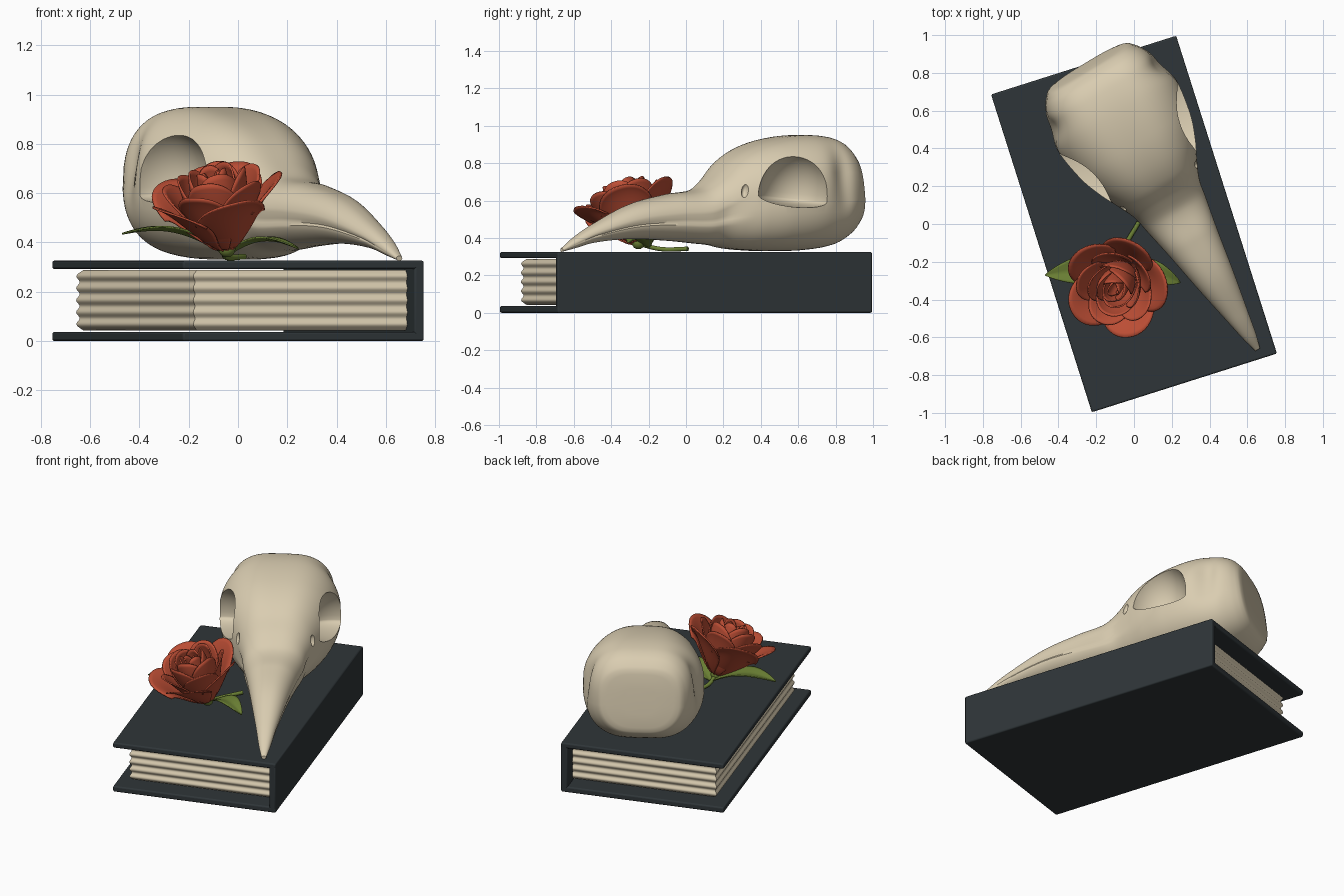
import bpy, bmesh
from math import sin, cos, pi, radians, exp, copysign
from mathutils import Vector, Matrix

if "Cube" in bpy.data.objects:
    bpy.data.objects.remove(bpy.data.objects["Cube"])


def material(name, rgb):
    m = bpy.data.materials.new(name)
    m.diffuse_color = (*rgb, 1)
    m.use_nodes = True
    m.node_tree.nodes["Principled BSDF"].inputs["Base Color"].default_value = m.diffuse_color
    return m


BONE = material("bone", (0.70, 0.61, 0.44))
PAPER = material("paper", (0.70, 0.61, 0.44))
CLOTH = material("dark_cloth", (0.028, 0.036, 0.04))
RED = material("red_petal", (0.50, 0.075, 0.035))
GREEN = material("green_leaf", (0.15, 0.22, 0.035))


def finish(name, bm, mat, matrix=Matrix(), angle=40):
    bmesh.ops.recalc_face_normals(bm, faces=bm.faces)
    me = bpy.data.meshes.new(name)
    bm.to_mesh(me)
    bm.free()
    ob = bpy.data.objects.new(name, me)
    bpy.context.collection.objects.link(ob)
    ob.matrix_world = matrix
    if mat:
        me.materials.append(mat)
    for p in me.polygons:
        p.use_smooth = True
    me.set_sharp_from_angle(angle=radians(angle))
    return ob


def loft(bm, rings):
    rows = [[bm.verts.new(p) for p in r] for r in rings]
    n = len(rows[0])
    for a, b in zip(rows, rows[1:]):
        for i in range(n):
            j = (i + 1) % n
            bm.faces.new((a[i], a[j], b[j], b[i]))
    bm.faces.new(rows[0])
    bm.faces.new(rows[-1])


def grid(bm, f, nu, nv):
    rows = [[bm.verts.new(f(2 * i / nu - 1, j / nv)) for i in range(nu + 1)] for j in range(nv + 1)]
    for a, b in zip(rows, rows[1:]):
        for i in range(nu):
            bm.faces.new((a[i], a[i + 1], b[i + 1], b[i]))


def solidify(ob, t):
    m = ob.modifiers.new("thickness", "SOLIDIFY")
    m.thickness = t
    m.offset = 0


# Book: two boards and a spine, turned on the ground
BOOK = Matrix.Rotation(radians(17.6), 4, 'Z')


def board(name, x0, x1, z0, z1):
    bm = bmesh.new()
    bmesh.ops.create_cube(bm, size=1)
    for v in bm.verts:
        v.co = ((x0 + x1) / 2 + v.co.x * (x1 - x0), v.co.y * 1.765, (z0 + z1) / 2 + v.co.z * (z1 - z0))
    ob = finish(name, bm, CLOTH, BOOK, 50)
    m = ob.modifiers.new("bevel", "BEVEL")
    m.width, m.segments = 0.009, 3


board("bottom_cover", -0.514, 0.514, 0, 0.037)
board("top_cover", -0.514, 0.514, 0.292, 0.326)
board("book_spine", 0.472, 0.514, 0, 0.326)

# Page block with wavy edges
bm = bmesh.new()
rings = []
for k in range(51):
    t = k / 50
    d = 0.011 * (0.5 + 0.5 * cos(2 * pi * 5 * t)) + 0.012 * (abs(2 * t - 1) ** 12)
    x0, y0, z = -0.44 + d, 0.786 - d, 0.043 + 0.245 * t
    rings.append([(x0, -y0, z), (0.474, -y0, z), (0.474, y0, z), (x0, y0, z)])
loft(bm, rings)
finish("pages", bm, PAPER, BOOK, 50)

# Skull stations: distance from tip, top z, bottom z, half width, squareness, top taper
ST = [(0.0, .345, .326, .014, .9, 0), (0.08, .405, .345, .036, .9, 0), (0.2, .475, .375, .06, .85, .1),
      (0.43, .58, .395, .105, .8, .15), (0.665, .635, .385, .147, .75, .15), (0.84, .662, .37, .182, .72, .15),
      (0.93, .725, .362, .2, .68, .15), (1.02, .815, .345, .24, .62, .2), (1.13, .88, .335, .295, .58, .25),
      (1.27, .925, .33, .345, .55, .28), (1.45, .95, .335, .37, .53, .28), (1.6, .943, .36, .345, .53, .24),
      (1.69, .915, .41, .295, .54, .18), (1.735, .875, .455, .255, .56, .12)]


def slope(i, c):
    a, b = ST[max(i - 1, 0)], ST[min(i + 1, len(ST) - 1)]
    return (b[c] - a[c]) / (b[0] - a[0])


def station(s):
    i = max(k for k in range(len(ST) - 1) if ST[k][0] <= s + 1e-9)
    h = ST[i + 1][0] - ST[i][0]
    t = (s - ST[i][0]) / h
    return [(2*t**3 - 3*t*t + 1) * ST[i][c] + (t**3 - 2*t*t + t) * h * slope(i, c)
            + (3*t*t - 2*t**3) * ST[i + 1][c] + (t**3 - t*t) * h * slope(i + 1, c) for c in range(1, 6)]


def skull_ring(s, shrink=1.0, push=0.0):
    top, bot, W, p, taper = station(s)
    zc, h = (top + bot) / 2, (top - bot) / 2
    ring = []
    for k in range(72):
        a = 2 * pi * (k + 0.5) / 72
        c, n = cos(a), sin(a)
        f = copysign(abs(n) ** p, n)
        w = W * abs(c) ** p * (1 - (taper if f > 0 else 0.22) * f * f)
        z = zc + h * f * shrink
        # mouth groove along the beak, hollow temple behind the orbit
        fade = max(0, min(1, s / 0.2, (1.05 - s) / 0.12))
        w -= 0.09 * W * fade * exp(-((f + 0.16) / 0.09) ** 2)
        w -= 0.04 * exp(-((s - 1.56) / 0.07) ** 2 - ((z - 0.72) / 0.14) ** 2) * min(1, abs(c) * 2)
        lean = max(0, (s - 1.45) / 0.3) ** 2 * 0.14 * (0.68 - z)
        ring.append((copysign(max(w, 0) * shrink, c), s + lean + push, z))
    return ring


SKULL = Matrix.Translation((0.655, -0.665, 0)) @ Matrix.Rotation(radians(31), 4, 'Z')
bm = bmesh.new()
N = 110
loft(bm, [skull_ring(1.735 * i / N) for i in range(N + 1)]
     + [skull_ring(1.735, 0.93, 0.008), skull_ring(1.735, 0.8, 0.013), skull_ring(1.735, 0.4, 0.016)])
skull = finish("bird_skull", bm, BONE, SKULL)


# Eye sockets and nostrils cut out on both sides
def cutter(side, loc, radii, down, turn, tip):
    bm = bmesh.new()
    bmesh.ops.create_uvsphere(bm, u_segments=40, v_segments=28, radius=1)
    for v in bm.verts:
        x, y, z = v.co
        v.co = (x * radii[0], y * radii[1], z * (radii[2] if z > 0 else down))
    m = (SKULL @ Matrix.Translation((side * loc[0], loc[1], loc[2]))
         @ Matrix.Rotation(-side * radians(turn), 4, 'Z') @ Matrix.Rotation(radians(tip), 4, 'X'))
    ob = finish("socket_cutter", bm, BONE, m)
    ob.hide_render = True
    mod = skull.modifiers.new("cut", "BOOLEAN")
    mod.operation, mod.solver, mod.object = 'DIFFERENCE', 'EXACT', ob
    return ob


cutters = []
for side in (-1, 1):
    cutters.append(cutter(side, (0.375, 1.235, 0.615), (0.23, 0.2, 0.25), 0.05, 16, -6))
    cutters.append(cutter(side, (0.25, 1.0, 0.655), (0.045, 0.022, 0.045), 0.045, 14, -10))
bpy.context.view_layer.update()
cut = bpy.data.meshes.new_from_object(skull.evaluated_get(bpy.context.evaluated_depsgraph_get()))
skull.modifiers.clear()
skull.data = cut
for c in cutters:
    bpy.data.objects.remove(c)
for p in cut.polygons:
    p.use_smooth = True
cut.set_sharp_from_angle(angle=radians(40))

# Rose: layers of cupped petals around a tilted axis
tilt = Vector((-0.07, -0.11, 0.33)).to_track_quat('Z', 'Y').to_matrix().to_4x4()
ROSE = Matrix.Translation((-0.045, -0.255, 0.375)) @ tilt
# count, radius, height, curve, closing, curl, half span, start angle
LAYERS = [("outer_petals", 5, .255, .29, .75, 0, .05, .80, 100), ("second_petals", 5, .19, .31, .55, 0, .03, .78, 60),
          ("third_petals", 4, .15, .335, .45, .02, .01, .95, 20), ("inner_petals", 3, .115, .345, .4, .03, 0, 1.2, 75),
          ("bud_petals", 3, .075, .345, .4, .02, 0, 1.3, 10), ("rose_heart", 2, .04, .335, .4, .01, 0, 1.8, 40)]
for name, n, R, H, e, close, curl, span, start in LAYERS:
    bm = bmesh.new()
    for k in range(n):
        a0 = radians(start) + 2 * pi * k / n

        def petal(u, v):
            q = v * (1 - 0.24 * abs(u) ** 2.4)
            a = a0 + u * span * (0.75 + 0.25 * sin(pi * min(v, 0.7)))
            r = R * (0.06 + 0.94 * q ** e) - close * q ** 4 + 0.05 * R * u
            r += curl * 0.5 * v ** 5 * (1 - u * u)
            z = H * q - curl * v ** 5 * (0.4 + 0.6 * u * u)
            return (r * cos(a), r * sin(a), z)
        grid(bm, petal, 18, 14)
    solidify(finish(name, bm, RED, ROSE, 60), 0.008)

# Green base under the flower
bm = bmesh.new()
bmesh.ops.create_uvsphere(bm, u_segments=20, v_segments=12, radius=0.035)
finish("rose_base", bm, GREEN, ROSE)

# Stem
cu = bpy.data.curves.new("stem", "CURVE")
cu.dimensions, cu.bevel_depth, cu.bevel_resolution, cu.use_fill_caps = '3D', 0.012, 3, True
sp = cu.splines.new('BEZIER')
pts = [(-0.045, -0.255, 0.37), (-0.05, -0.14, 0.342), (0.025, 0.01, 0.342)]
sp.bezier_points.add(len(pts) - 1)
for b, co in zip(sp.bezier_points, pts):
    b.co = co
    b.handle_left_type = b.handle_right_type = 'AUTO'
stem = bpy.data.objects.new("stem", cu)
bpy.context.collection.objects.link(stem)
cu.materials.append(GREEN)


# Arched leaves with a creased middle
def leaf(name, base, tip, width, arch):
    base, tip = Vector(base), Vector(tip)
    side = (tip - base).cross(Vector((0, 0, 1))).normalized()

    def surface(u, v):
        w = width * (sin(pi * v ** 0.85) ** 0.85 if 0 < v < 1 else 0) + 0.003
        p = base.lerp(tip, v) + side * (u * w)
        p.z += arch * sin(pi * v) + 0.22 * w * abs(u)
        return p
    bm = bmesh.new()
    grid(bm, surface, 8, 18)
    solidify(finish(name, bm, GREEN, Matrix(), 60), 0.006)


leaf("left_leaf", (-0.05, -0.21, 0.35), (-0.47, -0.27, 0.435), 0.075, 0.05)
leaf("right_leaf", (-0.04, -0.2, 0.35), (0.245, -0.31, 0.375), 0.06, 0.045)
